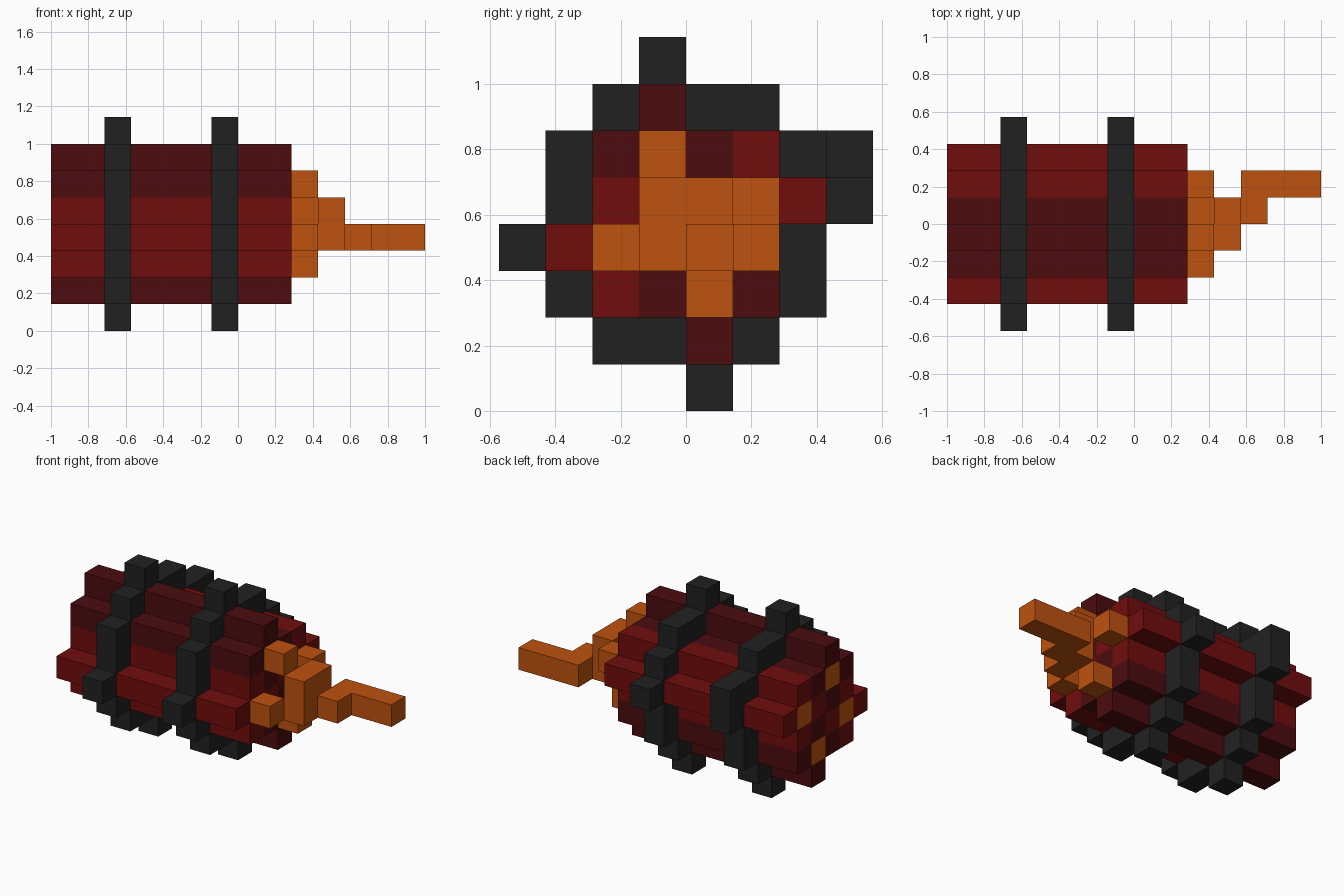
import bpy, bmesh
from mathutils import Vector

if "Cube" in bpy.data.objects:
    bpy.data.objects.remove(bpy.data.objects["Cube"])

U = 1 / 7                            # block size
ORIGIN = Vector((-1, -4 * U, 0))     # corner of block (0, 0, 0)


def material(name, rgb):
    m = bpy.data.materials.new(name)
    m.diffuse_color = (*rgb, 1)
    m.use_nodes = True
    m.node_tree.nodes["Principled BSDF"].inputs["Base Color"].default_value = m.diffuse_color
    return m


DARK = material("dark red", (0.072, 0.0038, 0.0045))
RED = material("red", (0.165, 0.004, 0.004))
BLACK = material("black", (0.0155, 0.0155, 0.0155))
ORANGE = material("orange", (0.52, 0.085, 0.0045))

parts = []                           # (name, material, set of blocks)


def run(x0, x1, profile):
    """Extrude (y, z) block profile along x from x0 up to x1."""
    return {(x, y, z) for x in range(x0, x1) for y, z in profile}


# Four sticks with plus-shaped sections, each around a fuse core
sticks = {"upper": (3, 5, DARK), "back": (5, 4, RED),
          "front": (2, 3, RED), "lower": (4, 2, DARK)}
for name, (y, z, mat) in sticks.items():
    plus = [(y + 1, z), (y - 1, z), (y, z + 1), (y, z - 1)]
    parts.append((name + "_stick", mat, run(0, 9, plus)))
    parts.append((name + "_fuse_core", ORANGE, run(0, 10, [(y, z)])))

# Bands wrapping the bundle; the left one has an extra block at the back
ring = [(3, 7), (2, 6), (4, 6), (5, 6), (1, 5), (6, 5), (1, 4), (7, 4),
        (0, 3), (6, 3), (1, 2), (6, 2), (2, 1), (3, 1), (5, 1), (4, 0)]
parts.append(("left_band", BLACK, run(2, 3, ring + [(7, 5)])))
parts.append(("right_band", BLACK, run(6, 7, ring)))

# Fuse knot and bent tail
parts.append(("fuse_knot", ORANGE, run(10, 11, [(3, 3), (4, 3), (3, 4), (4, 4)])))
parts.append(("fuse_tail", ORANGE, run(11, 12, [(4, 3)]) | run(11, 14, [(5, 3)])))

occupied = set().union(*(cells for _, _, cells in parts))


def build(name, mat, cells):
    """Make one mesh from the block faces that are not covered."""
    bm = bmesh.new()
    for c in cells:
        for axis in range(3):
            for side in (0, 1):
                n = list(c)
                n[axis] += 2 * side - 1
                if tuple(n) in occupied:
                    continue
                corners = []
                for a, b in ((0, 0), (1, 0), (1, 1), (0, 1)):
                    p = Vector(c)
                    p[axis] += side
                    p[(axis + 1) % 3] += a
                    p[(axis + 2) % 3] += b
                    corners.append(bm.verts.new(ORIGIN + p * U))
                bm.faces.new(corners if side else corners[::-1])
    bmesh.ops.remove_doubles(bm, verts=bm.verts, dist=1e-4)
    bmesh.ops.dissolve_limit(bm, angle_limit=0.01, verts=bm.verts, edges=bm.edges)
    mesh = bpy.data.meshes.new(name)
    bm.to_mesh(mesh)
    bm.free()
    mesh.materials.append(mat)
    bpy.context.collection.objects.link(bpy.data.objects.new(name, mesh))


for part in parts:
    build(*part)
